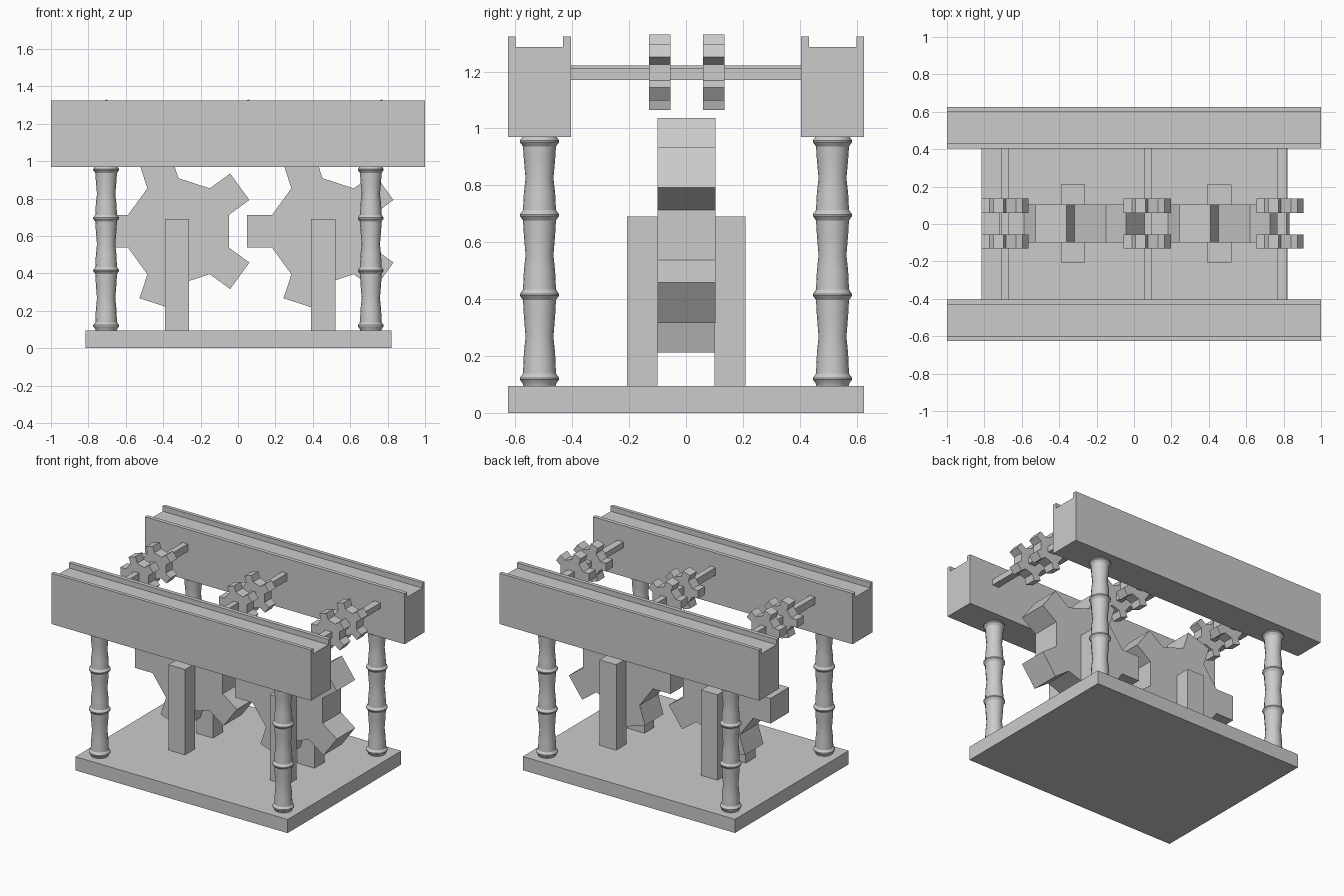
import bpy, bmesh
from math import cos, sin, pi, radians

if "Cube" in bpy.data.objects:
    bpy.data.objects.remove(bpy.data.objects["Cube"])


def finish(name, bm):
    bmesh.ops.recalc_face_normals(bm, faces=bm.faces)
    me = bpy.data.meshes.new(name)
    bm.to_mesh(me)
    bm.free()
    ob = bpy.data.objects.new(name, me)
    bpy.context.collection.objects.link(ob)
    return ob


def extrude(name, pts, vec):
    """Extrude a closed 3D outline along vec."""
    bm = bmesh.new()
    face = bm.faces.new([bm.verts.new(p) for p in pts])
    ret = bmesh.ops.extrude_face_region(bm, geom=[face], use_keep_orig=True)
    moved = [v for v in ret["geom"] if isinstance(v, bmesh.types.BMVert)]
    bmesh.ops.translate(bm, verts=moved, vec=vec)
    return finish(name, bm)


def box(name, x0, x1, y0, y1, z0, z1):
    pts = [(x0, y0, z0), (x1, y0, z0), (x1, y1, z0), (x0, y1, z0)]
    return extrude(name, pts, (0, 0, z1 - z0))


def gear(name, cx, cz, y0, y1, s=1.0):
    """Five straight teeth on a flat-sided hub."""
    pts = []
    for i in range(5):
        a = pi + i * 2 * pi / 5
        for r, w in ((.27, -.0875), (.405, -.0875), (.405, .0875), (.27, .0875)):
            pts.append((cx + s * (r * cos(a) - w * sin(a)), y0,
                        cz + s * (r * sin(a) + w * cos(a))))
    return extrude(name, pts, (0, y1 - y0, 0))


def lathe(name, profile, x, y, n=16):
    bm = bmesh.new()
    rings = [[bm.verts.new((x + r * cos(2 * pi * i / n), y + r * sin(2 * pi * i / n), z))
              for i in range(n)] for r, z in profile]
    for a, b in zip(rings, rings[1:]):
        for i in range(n):
            j = (i + 1) % n
            bm.faces.new((a[i], a[j], b[j], b[i]))
    bm.faces.new(rings[0])
    bm.faces.new(rings[-1])
    ob = finish(name, bm)
    bpy.ops.object.select_all(action='DESELECT')
    bpy.context.view_layer.objects.active = ob
    ob.select_set(True)
    bpy.ops.object.shade_smooth_by_angle(angle=radians(30))
    return ob


# base slab
box("base", -.815, .82, -.625, .625, 0, .095)

# bamboo-like post profile: flared nodes with slim segments between
nodes = [.12, .415, .695, .955]
profile = [(.056, .09)]
for i, z in enumerate(nodes):
    profile += [(.058, z - .018), (.069, z - .003), (.069, z + .003), (.058, z + .018)]
    if i < 3:
        gap = nodes[i + 1] - z
        profile += [(.055, z + .3 * gap), (.049, z + .5 * gap), (.055, z + .75 * gap)]
for x in (-.705, .71):
    for y in (-.515, .515):
        lathe("bamboo_post", profile, x, y)

# channelled beams
section = [(.405, .97), (.625, .97), (.625, 1.323), (.6, 1.323),
           (.6, 1.287), (.433, 1.287), (.433, 1.323), (.405, 1.323)]
for s in (-1, 1):
    extrude("channel_beam", [(-1, s * y, z) for y, z in section], (2, 0, 0))

# large gears with a support on both sides
for cx, x0, x1 in ((-.318, -.39, -.263), (.452, .39, .52)):
    gear("large_gear", cx, .625, -.1, .103)
    for y0, y1 in ((-.207, -.1), (.1, .21)):
        box("gear_support", x0, x1, y0, y1, .09, .69)

# small gear pairs on axles
for cx, ax, hw, top in ((-.685, -.69, .02, 1.222), (.075, .075, .02, 1.222),
                        (.785, .79, .025, 1.21)):
    box("axle", ax - hw, ax + hw, -.41, .41, 1.17, top)
    for y0 in (-.13, .06):
        gear("small_gear", cx, 1.197, y0, y0 + .075, .322)
